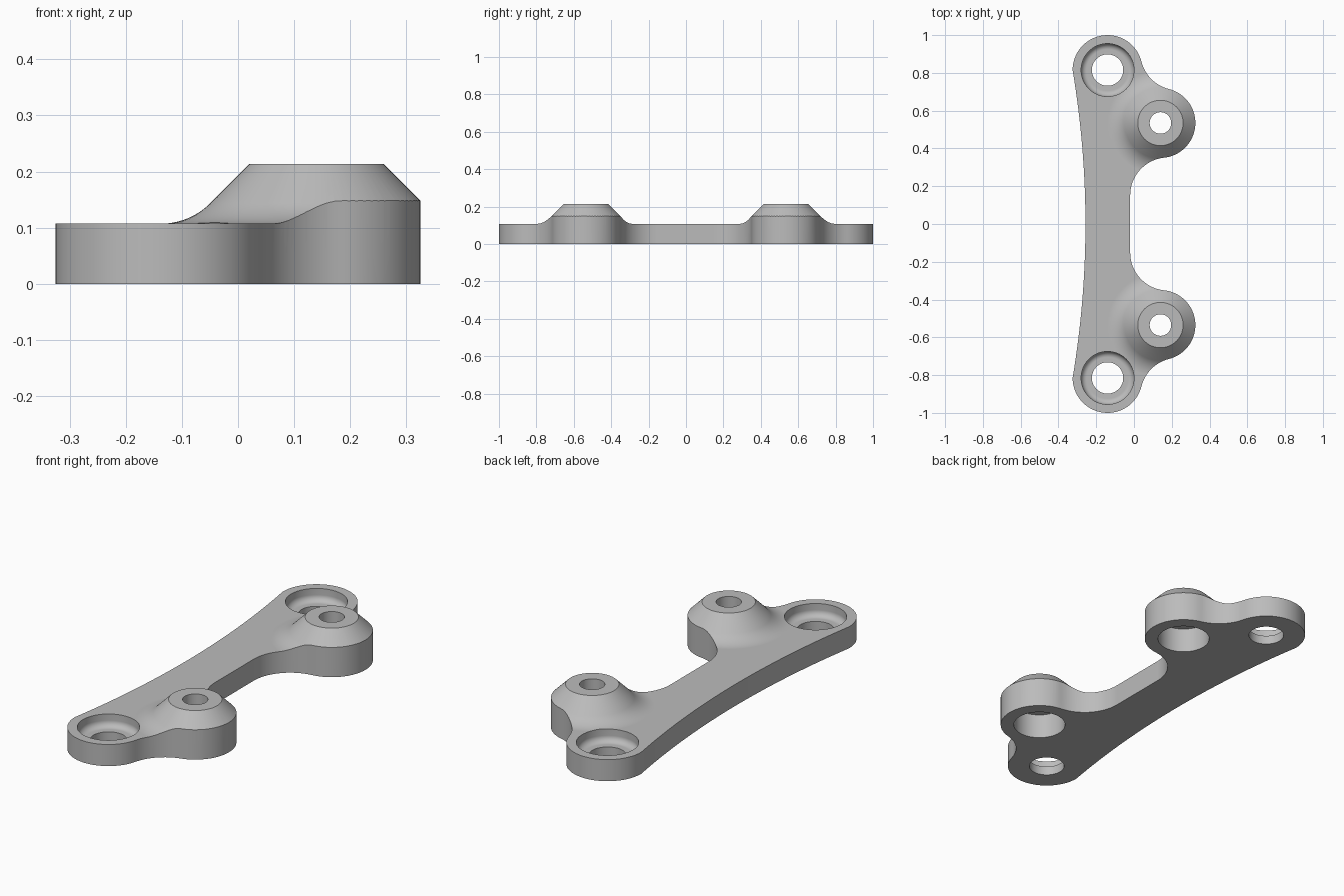
import bpy, bmesh
from math import sin, cos, radians, degrees, atan2, hypot, sqrt, pi

if "Cube" in bpy.data.objects:
    bpy.data.objects.remove(bpy.data.objects["Cube"], do_unlink=True)

R, FILLET = 0.185, 0.2            # lobe radius, outline fillet radius
END, BOSS = (-0.14, 0.815), (0.14, 0.535)
NECK_X, PLATE, TOP = -0.02, 0.107, 0.213

grey = bpy.data.materials.new("plain grey")
grey.use_nodes = True
grey.diffuse_color = (0.5, 0.5, 0.5, 1)
grey.node_tree.nodes["Principled BSDF"].inputs["Base Color"].default_value = (0.5, 0.5, 0.5, 1)


def make(name, bm, helper=True):
    bmesh.ops.recalc_face_normals(bm, faces=bm.faces)
    mesh = bpy.data.meshes.new(name)
    bm.to_mesh(mesh)
    bm.free()
    mesh.materials.append(grey)
    ob = bpy.data.objects.new(name, mesh)
    bpy.context.collection.objects.link(ob)
    ob.hide_render = helper
    return ob


def arc(c, r, a0, a1, n):
    angles = [radians(a0 + (a1 - a0) * i / n) for i in range(n + 1)]
    return [(c[0] + r * cos(a), c[1] + r * sin(a)) for a in angles]


def heading(a, b):
    return degrees(atan2(b[1] - a[1], b[0] - a[0]))


def lathes(name, centre, profile, n=72):
    """Closed turned solids at the centre and at its mirror image."""
    bm = bmesh.new()
    for side in (1, -1):
        rings = [[bm.verts.new((centre[0] + r * cos(2 * pi * i / n),
                                side * centre[1] + r * sin(2 * pi * i / n), z))
                  for i in range(n)] for r, z in profile]
        for a, b in zip(rings, rings[1:]):
            for i in range(n):
                j = (i + 1) % n
                bm.faces.new((a[i], a[j], b[j], b[i]))
        bm.faces.new(rings[0])
        bm.faces.new(rings[-1])
    return make(name, bm)


def boolean(ob, other, op):
    mod = ob.modifiers.new(op, 'BOOLEAN')
    mod.object, mod.operation, mod.solver = other, op, 'EXACT'
    dg = bpy.context.evaluated_depsgraph_get()
    mesh = bpy.data.meshes.new_from_object(ob.evaluated_get(dg))
    ob.modifiers.clear()
    ob.data = mesh
    bpy.data.objects.remove(other, do_unlink=True)


# Plate outline: tangent arcs for one half, then mirrored
reach = R + FILLET
inner = (NECK_X + FILLET, BOSS[1] - sqrt(reach ** 2 - (NECK_X + FILLET - BOSS[0]) ** 2))
mid = ((END[0] + BOSS[0]) / 2, (END[1] + BOSS[1]) / 2)
gap = hypot(END[0] - BOSS[0], END[1] - BOSS[1])
step = sqrt(reach ** 2 - gap ** 2 / 4) / sqrt(2)
outer = (mid[0] + step, mid[1] + step)
half = arc(inner, FILLET, 180, heading(inner, BOSS), 20)
half += arc(BOSS, R, heading(BOSS, inner), heading(BOSS, outer), 36)[1:]
half += arc(outer, FILLET, heading(outer, BOSS) + 360, heading(outer, END) + 360, 16)[1:]
half += arc(END, R, heading(END, outer) + 360, 540, 36)[1:]
for i in range(1, 16):
    t = 1 - i / 16
    half.append((-0.257 - 0.068 * t * t, END[1] * t))
outline = half + [(-0.257, 0)] + [(x, -y) for x, y in reversed(half)]

bm = bmesh.new()
face = bm.faces.new([bm.verts.new((x, y, 0)) for x, y in outline])
top = bmesh.ops.extrude_face_region(bm, geom=[face])["geom"]
bmesh.ops.translate(bm, vec=(0, 0, 0.4), verts=[v for v in top if isinstance(v, bmesh.types.BMVert)])
bracket = make("mounting_bracket", bm, helper=False)

# Height volume: flat slab plus conical bosses with a flared foot
bm = bmesh.new()
bmesh.ops.create_cube(bm, size=1)
for v in bm.verts:
    v.co.x *= 2
    v.co.y *= 3
    v.co.z = PLATE if v.co.z > 0 else -0.2
volume = make("height_volume", bm)
flare = 0.125
foot = 0.12 + TOP - PLATE + flare * (sqrt(2) - 1)
profile = [(0.12, TOP)]
profile += [(foot - flare * sin(a), PLATE + flare * (1 - cos(a)))
            for a in (radians(45 * (1 - i / 10)) for i in range(11))]
profile += [(foot, -0.1)]
boolean(volume, lathes("boss_cones", BOSS, profile), 'UNION')
boolean(bracket, volume, 'INTERSECT')

# Boss holes: wide pocket from below, narrow hole through the top
boolean(bracket, lathes("boss_holes", BOSS,
        [(0.122, -0.1), (0.122, 0.125), (0.057, 0.125), (0.057, 0.4)]), 'DIFFERENCE')

# End holes: through hole with a round-bottomed counterbore
bore = [(0.083, -0.1), (0.083, 0.045)]
bore += [(0.11 + 0.03 * sin(a), 0.075 - 0.03 * cos(a))
         for a in (radians(15 * i) for i in range(7))]
bore += [(0.14, 0.4)]
boolean(bracket, lathes("end_holes", END, bore), 'DIFFERENCE')

# Smooth shading with crisp edges
bpy.ops.object.select_all(action='DESELECT')
bracket.select_set(True)
bpy.context.view_layer.objects.active = bracket
bpy.ops.object.shade_smooth_by_angle(angle=radians(25))
weighted = bracket.modifiers.new("even_shading", 'WEIGHTED_NORMAL')
weighted.keep_sharp = True
